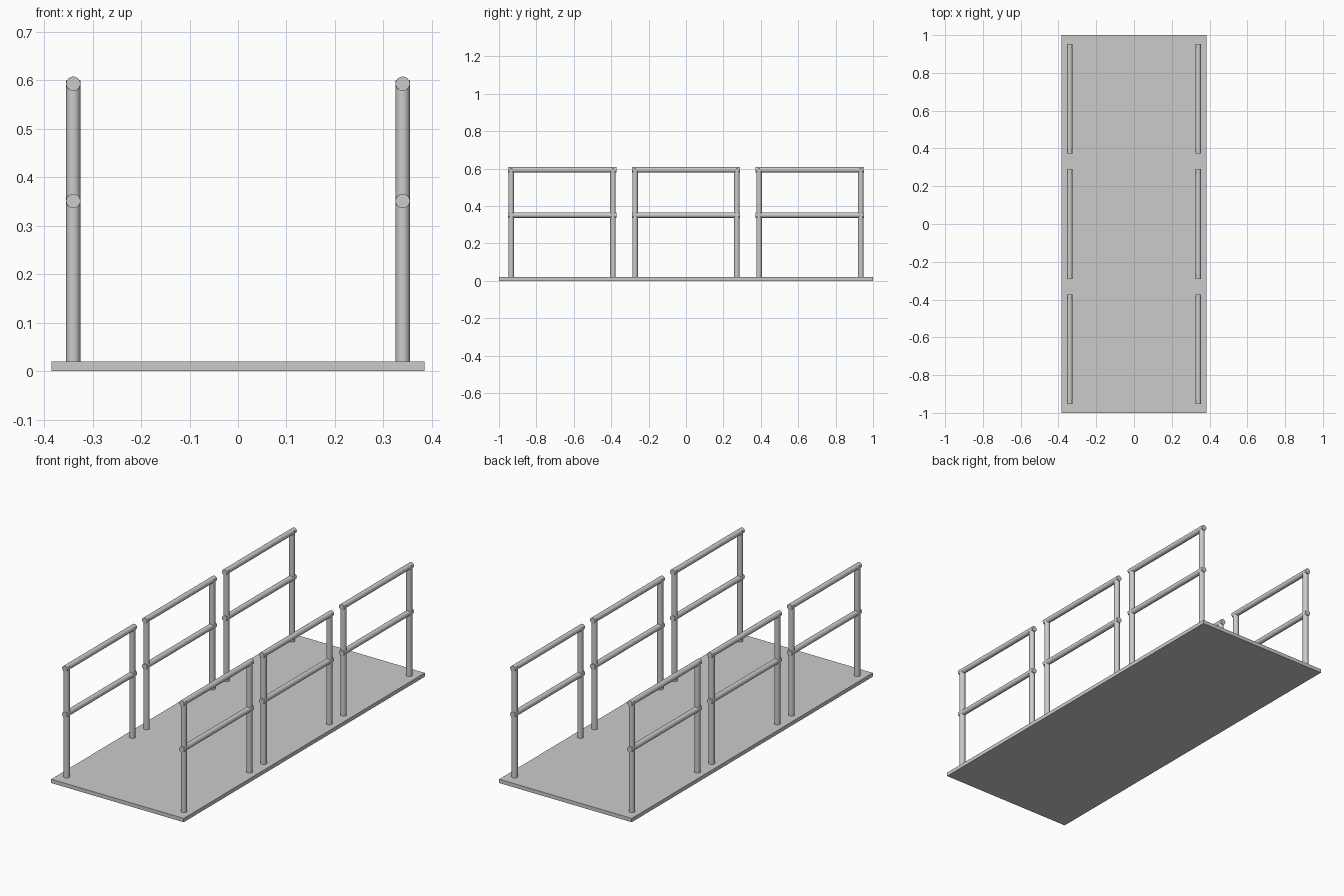
import bpy, math

if "Cube" in bpy.data.objects:
    bpy.data.objects.remove(bpy.data.objects["Cube"])

R = 0.0147          # tube radius
SIDE_X = 0.34       # railing offset from the centre line
PITCH = 0.6625      # spacing of railing sections
POST_Y = 0.272      # post offset within a section
DECK_TOP = 0.02


def tube(name, loc, length, along_y=False):
    rot = (math.pi / 2, 0, 0) if along_y else (0, 0, 0)
    bpy.ops.mesh.primitive_cylinder_add(vertices=32, radius=R, depth=length,
                                        location=loc, rotation=rot)
    ob = bpy.context.object
    ob.name = name
    bpy.ops.object.shade_smooth_by_angle(angle=math.radians(40))
    return ob


# Deck plate
bpy.ops.mesh.primitive_cube_add(size=1, location=(0, 0, DECK_TOP / 2))
deck = bpy.context.object
deck.name = "deck"
deck.scale = (0.77, 2.0, DECK_TOP)
bpy.ops.object.transform_apply(location=False, rotation=False, scale=True)

# Three railing sections on each side
for side, sx in (("left", -1), ("right", 1)):
    for i in (-1, 0, 1):
        x, y = sx * SIDE_X, i * PITCH
        tag = f"{side}_{i + 2}"
        # Posts
        top = 0.6
        for end, sy in (("front", -1), ("back", 1)):
            tube(f"post_{tag}_{end}", (x, y + sy * POST_Y, (DECK_TOP + top) / 2),
                 top - DECK_TOP)
        # Horizontal rails
        tube(f"top_rail_{tag}", (x, y, 0.593), 0.58, True)
        tube(f"middle_rail_{tag}", (x, y, 0.351), 0.58, True)
